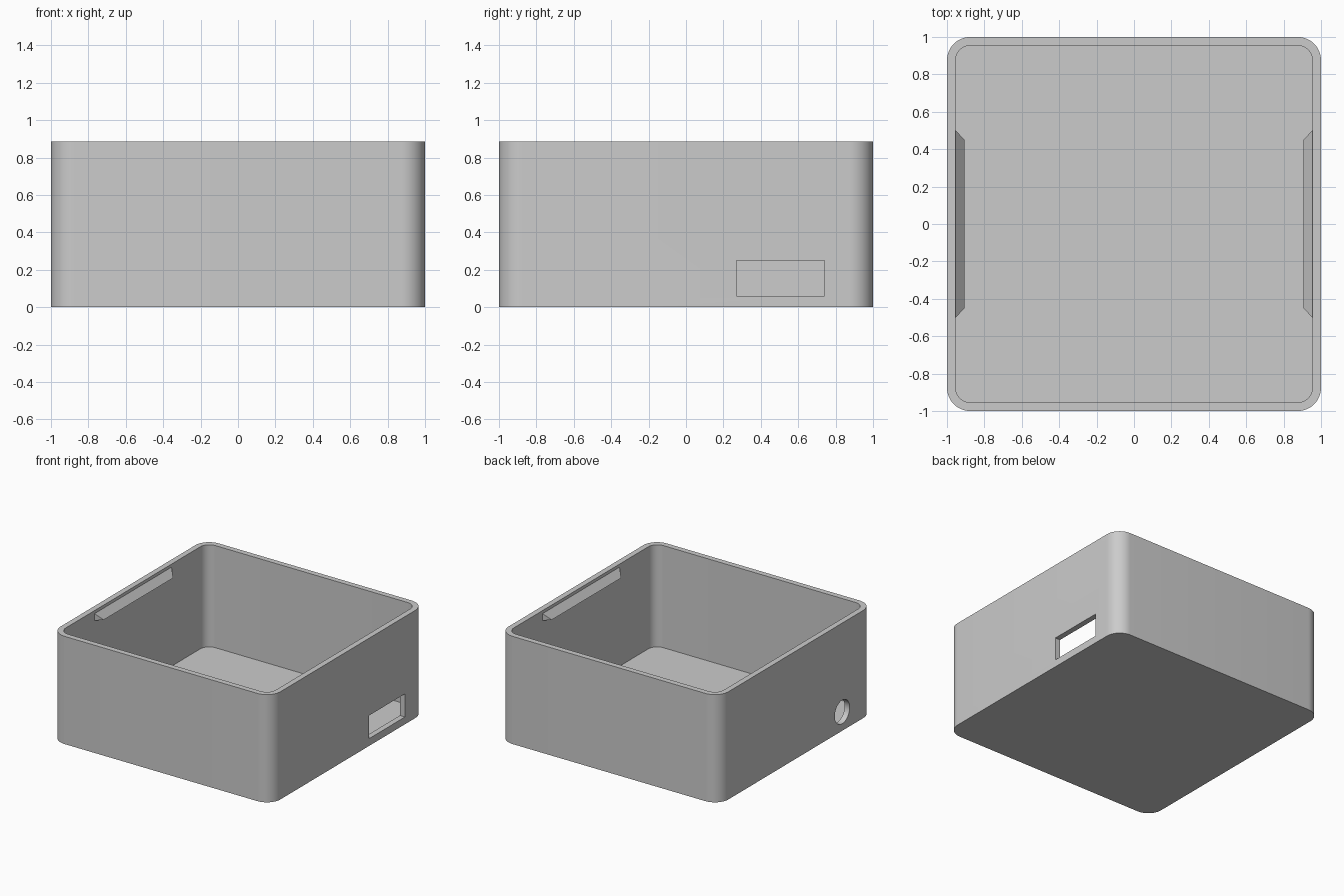
import bpy, bmesh, math

if "Cube" in bpy.data.objects:
    bpy.data.objects.remove(bpy.data.objects["Cube"])

H, WALL, FLOOR = 0.885, 0.046, 0.046
grey = bpy.data.materials.new("plain grey")
grey.diffuse_color = (0.6, 0.6, 0.6, 1)
grey.use_nodes = True
grey.node_tree.nodes["Principled BSDF"].inputs["Base Color"].default_value = grey.diffuse_color


def prism(name, pts, vec):
    """Extrude a closed outline of 3D points along vec."""
    bm = bmesh.new()
    face = bm.faces.new([bm.verts.new(p) for p in pts])
    ext = bmesh.ops.extrude_face_region(bm, geom=[face])
    bmesh.ops.translate(bm, vec=vec, verts=[g for g in ext["geom"] if isinstance(g, bmesh.types.BMVert)])
    bmesh.ops.recalc_face_normals(bm, faces=bm.faces)
    me = bpy.data.meshes.new(name)
    bm.to_mesh(me)
    bm.free()
    ob = bpy.data.objects.new(name, me)
    me.materials.append(grey)
    bpy.context.collection.objects.link(ob)
    return ob


def rounded_square(half, r, z, n=12):
    c, pts = half - r, []
    for k, (sx, sy) in enumerate([(1, 1), (-1, 1), (-1, -1), (1, -1)]):
        for i in range(n + 1):
            a = math.pi / 2 * (k + i / n)
            pts.append((sx * c + r * math.cos(a), sy * c + r * math.sin(a), z))
    return pts


# Open box with rounded vertical corners
box = prism("box_body", rounded_square(1, 0.125, 0), (0, 0, H))
cavity = prism("cavity_cutter", rounded_square(1 - WALL, 0.08, FLOOR), (0, 0, H))

# Rectangular port in the right wall, round port in the left wall
port = prism("port_cutter", [(0.9, 0.27, 0.06), (0.9, 0.74, 0.06), (0.9, 0.74, 0.25), (0.9, 0.27, 0.25)], (0.2, 0, 0))
circle = [2 * math.pi * i / 40 for i in range(40)]
hole = prism("hole_cutter", [(-1.1, -0.6 + 0.097 * math.cos(a), 0.155 + 0.097 * math.sin(a)) for a in circle], (0.2, 0, 0))

for cutter in (cavity, port, hole):
    mod = box.modifiers.new(cutter.name, "BOOLEAN")
    mod.operation, mod.solver, mod.object = "DIFFERENCE", "EXACT", cutter
    cutter.hide_render = True
    cutter.hide_set(True)

bpy.context.view_layer.objects.active = box
box.select_set(True)
for mod in list(box.modifiers):
    bpy.ops.object.modifier_apply(modifier=mod.name)
bpy.ops.object.shade_smooth_by_angle(angle=math.radians(30))

# Wedge-shaped snap ridges inside the rim, tapered at both ends
for name, s in (("left_ridge", -1), ("right_ridge", 1)):
    bm = bmesh.new()
    ends = []
    for e in (-1, 1):
        ends.append([bm.verts.new(p) for p in (
            (s * 0.954, e * 0.5, 0.86), (s * 0.954, e * 0.5, 0.803), (s * 0.905, e * 0.45, 0.803))])
        bm.faces.new(ends[-1])
    for i in range(3):
        j = (i + 1) % 3
        bm.faces.new([ends[0][i], ends[0][j], ends[1][j], ends[1][i]])
    bmesh.ops.recalc_face_normals(bm, faces=bm.faces)
    me = bpy.data.meshes.new(name)
    bm.to_mesh(me)
    bm.free()
    me.materials.append(grey)
    bpy.context.collection.objects.link(bpy.data.objects.new(name, me))
